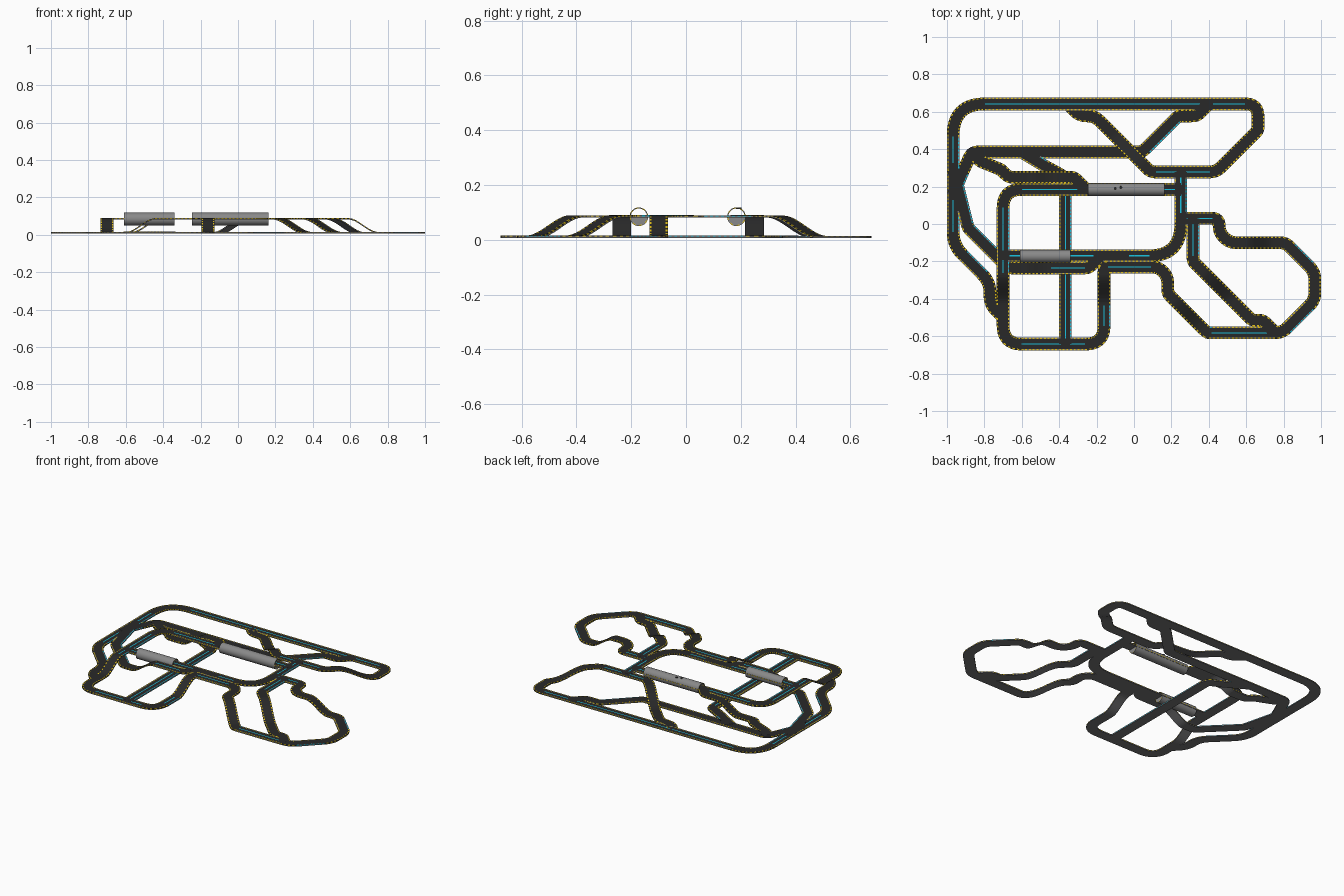
import bpy, bmesh, math
from mathutils import Vector, kdtree

if "Cube" in bpy.data.objects:
    bpy.data.objects.remove(bpy.data.objects["Cube"])

LOW, HIGH, RAMP = 0.014, 0.088, 0.16
HALF, THICK, STEP = 0.034, 0.007, 0.01
EDGE, LINE, LIP = 0.008, 0.003, 0.003
SIDE, BACK, SHELF = 0.967, 0.642, 0.385   # lines shared by several roads
E, N = Vector((1, 0)), Vector((0, 1))
W, S = -E, -N
NE, NW, SE, SW = N + E, N + W, S + E, S + W


def material(name, color):
    m = bpy.data.materials.new(name)
    m.use_nodes = True
    m.diffuse_color = (*color, 1)
    m.node_tree.nodes["Principled BSDF"].inputs["Base Color"].default_value = (*color, 1)
    return m


MATS = [material("asphalt", (0.022, 0.022, 0.022)), material("road_underside", (0.17, 0.17, 0.175)),
        material("yellow_marking", (0.9, 0.62, 0.01)), material("cyan_line", (0.01, 0.55, 0.75)),
        material("tunnel_grey", (0.25, 0.25, 0.25))]
ASPHALT, UNDER, YELLOW, CYAN, GREY = range(len(MATS))


def finish(name, bm, smooth=False):
    mesh = bpy.data.meshes.new(name)
    bm.to_mesh(mesh)
    bm.free()
    for m in MATS:
        mesh.materials.append(m)
    ob = bpy.data.objects.new(name, mesh)
    bpy.context.collection.objects.link(ob)
    if smooth:
        bpy.ops.object.select_all(action="DESELECT")
        ob.select_set(True)
        bpy.context.view_layer.objects.active = ob
        bpy.ops.object.shade_smooth_by_angle(angle=math.radians(40))


def ramp(direction, level):
    return direction * RAMP, level


def route(start, level, *steps, radius=0.05):
    """Follow the steps, round the corners, ease the ramps; returns even (position, straight) samples."""
    corners = [(Vector(start), level)]
    for step in steps:
        if isinstance(step, tuple):
            step, level = step
        corners.append((corners[-1][0] + step, level))
    dense = [(*corners[0], True)]

    def line_to(end, z1):
        begin, z0, _ = dense[-1]
        count = max(1, round((end - begin).length / STEP * 2))
        for i in range(1, count + 1):
            t = i / count
            dense.append((begin.lerp(end, t), z0 + (z1 - z0) * t * t * (3 - 2 * t), z0 == z1 and count > 20))

    for (a, _), (b, z), (c, _) in zip(corners, corners[1:], corners[2:]):
        u, v = (a - b).normalized(), (c - b).normalized()
        half = u.angle(v) / 2
        if half > 1.55:
            line_to(b, z)
            continue
        cut = min(radius / math.tan(half), (a - b).length * 0.48, (c - b).length * 0.48)
        p, q = b + u * cut, b + v * cut
        line_to(p, z)
        count = max(4, round(cut / STEP * 3))
        for i in range(1, count + 1):
            t = i / count
            dense.append((p.lerp(b, t).lerp(b.lerp(q, t), t), z, False))
    line_to(*corners[-1])

    # Even spacing keeps the edge dots regular
    out, travelled = [], 0.0
    for (a, za, _), (b, zb, straight) in zip(dense, dense[1:]):
        length = (b - a).length
        while length > 0 and travelled + length >= STEP * len(out):
            t = (STEP * len(out) - travelled) / length
            out.append((Vector((*a.lerp(b, t), za + (zb - za) * t)), straight))
        travelled += length
    return out


# Road centre lines as walks along the eight compass directions
PATHS = {}
PATHS["outer_road"] = route(
    (-0.70, -0.50), LOW, NW * 0.07, N * 0.12, NW * 0.197, N * 0.755, E * 1.63, S * 0.14, SW * 0.01,
    ramp(SW, HIGH), SW * 0.054, W * 0.35, NW * 0.04, ramp(NW, LOW), NW * 0.10, W * 0.08, NW * 0.064, radius=0.17)
PATHS["back_road"] = route(
    (0.40, BACK), LOW, SW * 0.064, W * 0.10, SW * 0.193, W * 0.91, SW * 0.05 + S * 0.06, SW * 0.05 + S * 0.07)
PATHS["left_connector"] = route(
    (-SIDE, 0.30), LOW, S * 0.20 + E * 0.05, S * 0.12 + E * 0.03, SE * 0.215, E * 0.07, ramp(E, HIGH),
    E * 0.20, NE * 0.065, E * 0.13)
PATHS["upper_cross_road"] = route((0.25, 0.278), HIGH, S * 0.448, W * 0.95, radius=0.17)
PATHS["main_road"] = route(
    (0.25, 0.185), HIGH, W * 0.95, S * 0.455, ramp(S, LOW), S * 0.212, E * 0.54, N * 0.212, ramp(N, HIGH),
    N * 0.04, E * 0.29, SE * 0.05, S * 0.09, SE * 0.03, ramp(SE, LOW), SE * 0.022, E * 0.40, NE * 0.175,
    N * 0.15, NW * 0.157, W * 0.06, ramp(W, HIGH), W * 0.08, NW * 0.055, N * 0.075, W * 0.20, radius=0.10)
PATHS["right_ramp"] = route(
    (0.315, 0.03), HIGH, S * 0.23, SE * 0.055, ramp(SE, LOW), SE * 0.10, E * 0.06, SE * 0.067)
PATHS["inner_ramp"] = route(
    (-0.87, SHELF), LOW, SE * 0.05, SE * 0.045 + E * 0.065, SE * 0.04, E * 0.10, ramp(E, HIGH), E * 0.09,
    SE * 0.065)
PATHS["under_road"] = route((-0.367, -BACK), LOW, N * 0.892, NW * 0.06 + W * 0.05, NW * 0.075 + W * 0.05)

# Samples of all roads, so that markings can be left out inside junctions
samples = [(i, co) for i, path in enumerate(PATHS.values()) for co, _ in path]
tree = kdtree.KDTree(len(samples))
for k, (_, co) in enumerate(samples):
    tree.insert(co, k)
tree.balance()


def in_junction(co, road):
    return any(samples[k][0] != road for _, k, _ in tree.find_range(co, HALF - EDGE))


def build_road(index, name, path):
    bm = bmesh.new()
    lift = 0.0003 * index   # keeps crossing surfaces apart
    # Cross-section: top strips, then a thin lip and the side down to the underside
    section = [(s, lift) for s in (-HALF, EDGE - HALF, -LINE, LINE, HALF - EDGE, HALF)]
    section += [(HALF, -LIP), (HALF, -THICK), (-HALF, -THICK), (-HALF, -LIP)]
    left_edge, right_edge, centre, body = (0, 9), (4, 5), 2, (6, 7, 8)
    rows, headings = [], []
    for k, (co, _) in enumerate(path):
        d = path[min(k + 1, len(path) - 1)][0] - path[max(k - 1, 0)][0]
        side = Vector((d.y, -d.x, 0)).normalized()
        headings.append(side)
        rows.append([bm.verts.new(co + side * s + Vector((0, 0, h))) for s, h in section])
    for k, (a, b) in enumerate(zip(rows, rows[1:])):
        straight, side = path[k + 1][1], headings[k]
        level = abs(side.x) < 0.1
        axial = level or abs(side.y) < 0.1
        east_edge = right_edge if side.x > 0 else left_edge
        for j in range(len(a)):
            n = (j + 1) % len(a)
            f = bm.faces.new((a[j], b[j], b[n], a[n]))
            f.material_index = UNDER if j in body else ASPHALT
            if j in body or in_junction(f.calc_center_median(), index):
                continue
            if j in left_edge + right_edge:
                if k % 2 == 0:
                    f.material_index = CYAN if straight and not level and j in east_edge else YELLOW
                elif straight:
                    f.material_index = UNDER
            elif j == centre and straight and axial and name != "back_road":
                f.material_index = CYAN
    for row in (rows[0], rows[-1]):
        bm.faces.new(row).material_index = UNDER
    bmesh.ops.recalc_face_normals(bm, faces=bm.faces)
    finish(name, bm)


for i, (name, path) in enumerate(PATHS.items()):
    build_road(i, name, path)


# Tunnels: hollow tubes with dotted rims and a filled half below the road
def build_tunnel(name, x0, x1, y, radius=0.034, wall=0.004, sides=32):
    bm = bmesh.new()
    rings = []
    for x, r in ((x0, radius), (x1, radius), (x1, radius - wall), (x0, radius - wall)):
        angles = [math.tau * i / sides for i in range(sides)]
        rings.append([bm.verts.new((x, y + r * math.cos(t), HIGH - wall + r * math.sin(t))) for t in angles])
    for j, a in enumerate(rings):
        b = rings[(j + 1) % len(rings)]
        for i in range(sides):
            n = (i + 1) % sides
            f = bm.faces.new((a[i], a[n], b[n], b[i]))
            f.material_index = YELLOW if j % 2 and i % 4 < 2 else GREY
    for ring in rings[2:]:
        bm.faces.new(ring[sides // 2:] + ring[:1]).material_index = GREY
    bmesh.ops.recalc_face_normals(bm, faces=bm.faces)
    finish(name, bm, smooth=True)


build_tunnel("front_tunnel", -0.61, -0.34, -0.172)
build_tunnel("back_tunnel", -0.245, 0.163, 0.184)

# Small hatches on top of the long tunnel
for name, x, y in (("left_hatch", -0.07, 0.195), ("right_hatch", -0.10, 0.19)):
    bm = bmesh.new()
    bmesh.ops.create_cone(bm, cap_ends=True, segments=12, radius1=EDGE, radius2=EDGE, depth=THICK)
    bmesh.ops.translate(bm, verts=bm.verts, vec=(x, y, 0.115))
    finish(name, bm)
